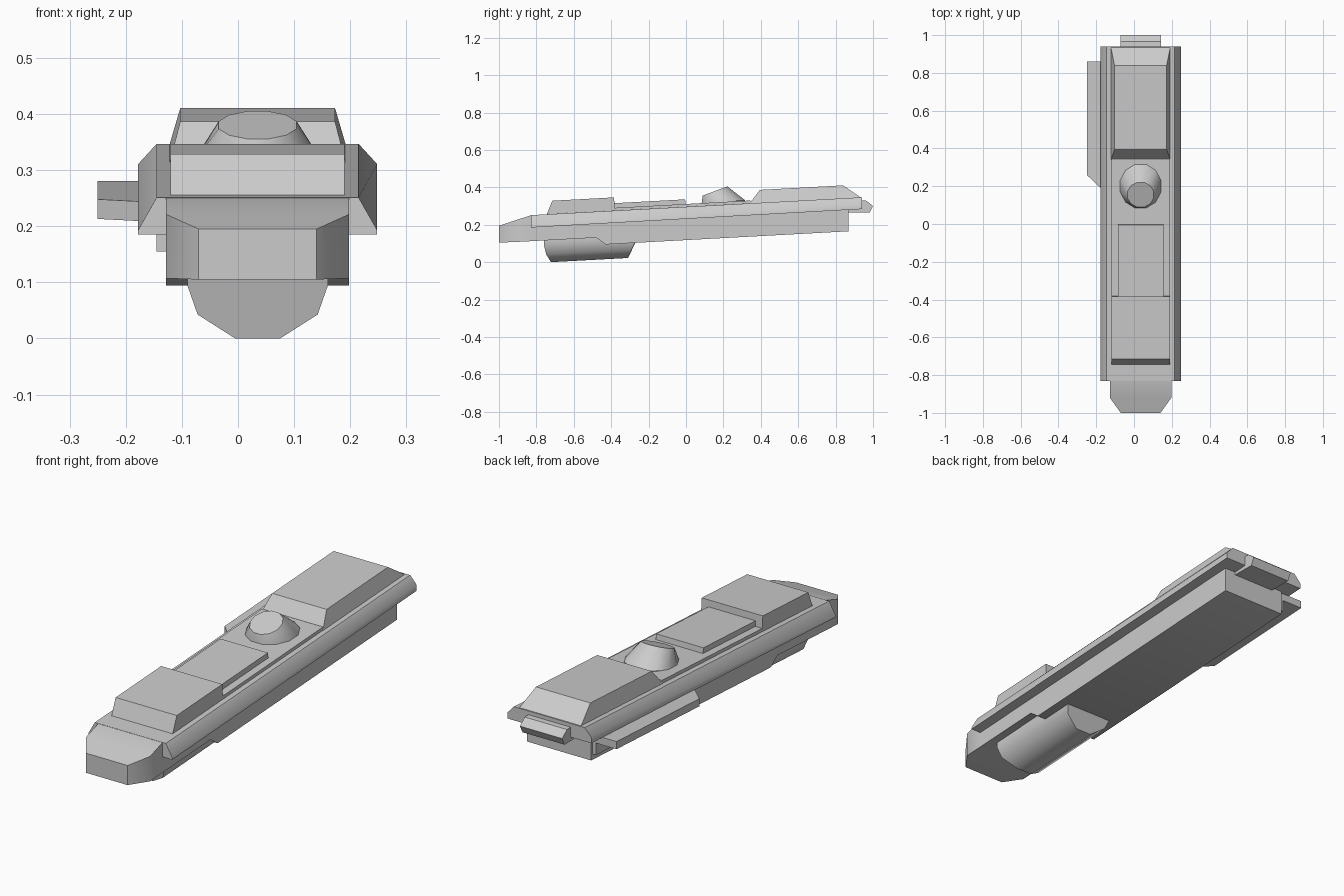
import bpy, bmesh, math

if "Cube" in bpy.data.objects:
    bpy.data.objects.remove(bpy.data.objects["Cube"])

CX = 0.035      # body centre line
SLOPE = 0.054   # whole craft rises toward the rear


def loft(name, rings, smooth=False):
    """Skin matching closed rings; points are (x from centre line, y, height before tilt)."""
    bm = bmesh.new()
    loops = [[bm.verts.new((x + CX, y, w + SLOPE * y)) for x, y, w in r] for r in rings]
    n = len(loops[0])
    for a, b in zip(loops, loops[1:]):
        for i in range(n):
            j = (i + 1) % n
            bm.faces.new((a[i], a[j], b[j], b[i]))
    bm.faces.new(loops[0])
    bm.faces.new(loops[-1])
    bmesh.ops.recalc_face_normals(bm, faces=bm.faces)
    me = bpy.data.meshes.new(name)
    bm.to_mesh(me)
    bm.free()
    ob = bpy.data.objects.new(name, me)
    bpy.context.collection.objects.link(ob)
    if smooth:
        bpy.ops.object.select_all(action='DESELECT')
        ob.select_set(True)
        bpy.context.view_layer.objects.active = ob
        bpy.ops.object.shade_smooth_by_angle(angle=math.radians(40))
    return ob


def mirrored(y, half):
    """Symmetric cross-section from its right half, listed top to bottom."""
    return [(x, y, w) for x, w in half] + [(-x, y, w) for x, w in reversed(half)]


def block(name, lo, hi):
    """Frustum; lo and hi are (half width, y front, y back, height)."""
    return loft(name, [[(-h, a, w), (h, a, w), (h, b, w), (-h, b, w)] for h, a, b, w in (lo, hi)])


# Central hull with tapered nose and stepped keel
stations = [(-1.0, .105, .249, .159), (-.92, .163, .271, .157), (-.83, .163, .295, .157),
            (-.48, .163, .295, .157), (-.43, .163, .295, .118), (.87, .163, .295, .118)]
loft("hull", [mirrored(y, [(h, t), (h, b)]) for y, h, t, b in stations], True)

# Wider armoured belt with bevelled upper edges
loft("belt", [mirrored(-.83, [(.18, .296), (.213, .238), (.213, .23)]),
              mirrored(.94, [(.18, .296), (.213, .26), (.213, .233)])], True)

# Superstructure blocks on deck
block("deck_strip", (.155, -.40, .36, .28), (.155, -.40, .345, .311))
block("front_block", (.155, -.745, -.38, .295), (.155, -.715, -.385, .367))
block("middle_plate", (.12, -.39, 0, .30), (.12, -.39, -.005, .336))
block("rear_block", (.157, .34, .935, .295), (.138, .395, .84, .365))

# Turret: leaning truncated cone with tilted top
def circle(r, cy, w, tilt, ry):
    pts = []
    for i in range(12):
        a = math.tau * (i + .5) / 12
        pts.append((r * math.cos(a), cy + ry * math.sin(a), w + tilt * math.sin(a)))
    return pts

loft("turret", [circle(.112, .2, .300, 0, .12), circle(.112, .2, .314, 0, .12),
                circle(.072, .155, .372, .022, .068)], True)

# Belly pod
upper = [(.125, .16), (.125, .135), (.107, .083), (.04, .039)]
front_y = [-.76, -.76, -.748, -.722]
back_y = [-.25, -.265, -.29, -.31]
def pod_ring(ys):
    right = [(x, y, w) for (x, w), y in zip(upper, ys)]
    return right + [(-x, y, w) for x, y, w in reversed(right)]

loft("belly_pod", [pod_ring(front_y), pod_ring(back_y)], True)

# Side sponson and its lower rail on the left
plan = [(-.285, .26), (-.285, .86), (-.18, .86), (-.18, .16)]
loft("side_sponson", [[(x, y, w) for x, y in plan] for w in (.199, .234)])
rail = [(-.18, .2), (-.18, .86), (-.12, .86), (-.12, .2)]
loft("side_rail", [[(x, y, w) for x, y in rail] for w in (.144, .235)])

# Engine housing at the stern
profile = [(.86, .288), (.965, .276), (1.0, .246), (.982, .212), (.86, .220)]
loft("stern_engine", [[(x, y, w) for y, w in profile] for x in (-.107, .107)])
